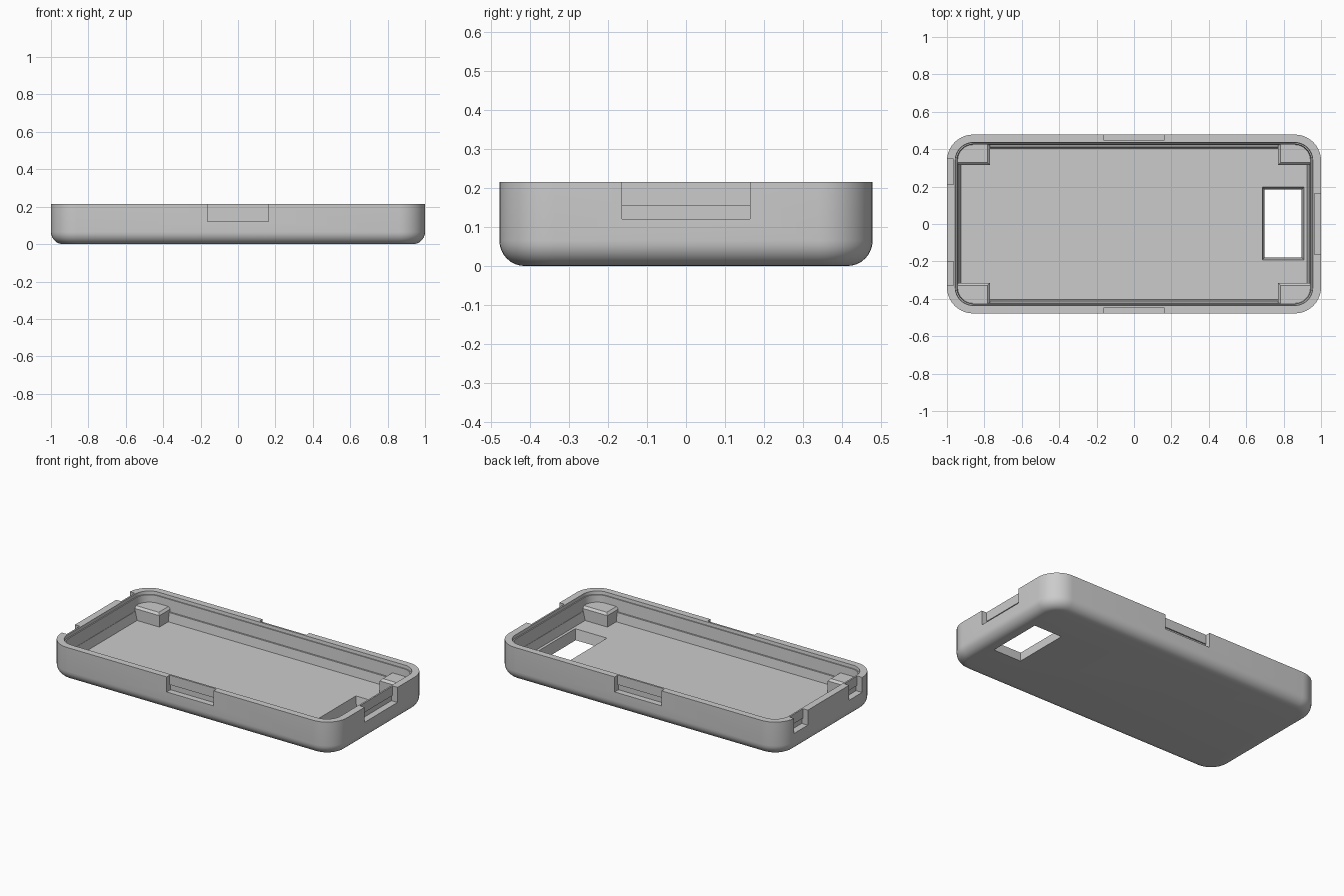
import bpy, bmesh, math
from mathutils import Vector

if "Cube" in bpy.data.objects:
    bpy.data.objects.remove(bpy.data.objects["Cube"])

grey = bpy.data.materials.new("plain grey")
grey.use_nodes = True
grey.diffuse_color = (0.6, 0.6, 0.6, 1)
grey.node_tree.nodes["Principled BSDF"].inputs["Base Color"].default_value = grey.diffuse_color

HX, HY, H = 1.0, 0.478, 0.215
FLOOR = 0.065


def add_object(name, bm):
    bmesh.ops.recalc_face_normals(bm, faces=bm.faces)
    mesh = bpy.data.meshes.new(name)
    bm.to_mesh(mesh)
    bm.free()
    mesh.materials.append(grey)
    ob = bpy.data.objects.new(name, mesh)
    bpy.context.collection.objects.link(ob)
    return ob


def rounded_ring(bm, hx, hy, r, z, steps=10):
    ring = []
    for corner, (sx, sy) in enumerate([(1, 1), (-1, 1), (-1, -1), (1, -1)]):
        for i in range(steps + 1):
            a = (corner + i / steps) * math.pi / 2
            ring.append(bm.verts.new((sx * (hx - r) + r * math.cos(a),
                                      sy * (hy - r) + r * math.sin(a), z)))
    return ring


def loft(name, levels):
    bm = bmesh.new()
    rings = [rounded_ring(bm, *level) for level in levels]
    for a, b in zip(rings, rings[1:]):
        for i in range(len(a)):
            j = (i + 1) % len(a)
            bm.faces.new((a[i], a[j], b[j], b[i]))
    bm.faces.new(rings[0])
    bm.faces.new(rings[-1])
    return add_object(name, bm)


def box(name, lo, hi, grow_top=0.0, bevel=0.0):
    bm = bmesh.new()
    bmesh.ops.create_cube(bm, size=1)
    lo, hi = Vector(lo), Vector(hi)
    for v in bm.verts:
        up = v.co.z > 0
        for k in range(3):
            s = v.co[k]
            v.co[k] = (lo[k] + hi[k]) / 2 + s * (hi[k] - lo[k])
            if up and k < 2:
                v.co[k] += 2 * s * grow_top
    if bevel:
        top = [e for e in bm.edges if all(abs(v.co.z - hi.z) < 1e-5 for v in e.verts)]
        bmesh.ops.bevel(bm, geom=top, offset=bevel, segments=1, affect='EDGES')
    return add_object(name, bm)


def boolean(target, other, operation):
    mod = target.modifiers.new("boolean", 'BOOLEAN')
    mod.operation = operation
    mod.solver = 'EXACT'
    mod.object = other
    bpy.ops.object.select_all(action='DESELECT')
    bpy.context.view_layer.objects.active = target
    target.select_set(True)
    bpy.ops.object.modifier_apply(modifier=mod.name)
    bpy.data.objects.remove(other)


# Tray: rounded underside, outer wall, stepped rim, drafted inner wall, side ledge, floor
FILLET, RADIUS = 0.065, 0.14
levels = []
for i in range(9):
    a = i / 8 * math.pi / 2
    inset = FILLET * (1 - math.sin(a))
    levels.append((HX - inset, HY - inset, RADIUS - inset, FILLET * (1 - math.cos(a))))
levels += [(HX, HY, RADIUS, H)]
for in_x, in_y, z in [(0.044, 0.042, H), (0.046, 0.044, 0.195), (0.053, 0.051, 0.195),
                      (0.060, 0.056, 0.12), (0.062, 0.066, 0.12), (0.074, 0.075, FLOOR)]:
    levels.append((HX - in_x, HY - in_y, RADIUS - in_x, z))
tray = loft("case_tray", levels)

# Rectangular window, tapering wider towards the inside
cut_top = FLOOR + 0.002
boolean(tray, box("window_cutter", (0.699, -0.179, -0.002), (0.896, 0.184, cut_top),
                  grow_top=0.013), 'DIFFERENCE')

# Latch notches: a recess open at the rim with a slight undercut below
NOTCH_Z, CATCH_Z, UNDERCUT = 0.12, 0.155, 0.008


def notch(axis, side, centre, half):
    edge, deep = ((HX, 0.034), (HY, 0.030))[axis]
    for depth, top in [(deep, H + 0.1), (deep + UNDERCUT, CATCH_Z)]:
        span = sorted((side * (edge - depth), side * (edge + 0.1)))
        lo, hi = [0, 0, NOTCH_Z], [0, 0, top]
        lo[axis], hi[axis] = span
        lo[1 - axis], hi[1 - axis] = centre - half, centre + half
        boolean(tray, box("notch_cutter", lo, hi), 'DIFFERENCE')


notch(1, 1, 0, 0.164)
notch(1, -1, 0, 0.164)
notch(0, 1, 0, 0.164)
notch(0, -1, 0.28, 0.068)
notch(0, -1, -0.265, 0.065)

bpy.ops.object.select_all(action='DESELECT')
tray.select_set(True)
bpy.context.view_layer.objects.active = tray
bpy.ops.object.shade_smooth_by_angle(angle=math.radians(30))

# Corner posts, trimmed to follow the rounded inner wall
for sx, side in ((1, "left"), (-1, "right")):
    for sy, end in ((1, "back"), (-1, "front")):
        xs = sorted((sx * 0.77, sx * 0.99))
        ys = sorted((sy * 0.315, sy * 0.47))
        post = box(f"corner_post_{end}_{side}", (xs[0], ys[0], FLOOR - 0.01),
                   (xs[1], ys[1], 0.15), bevel=0.013)
        outline = (HX - 0.05, HY - 0.05, RADIUS - 0.05)
        trim = loft("post_trim", [(*outline, 0), (*outline, H)])
        boolean(post, trim, 'INTERSECT')
